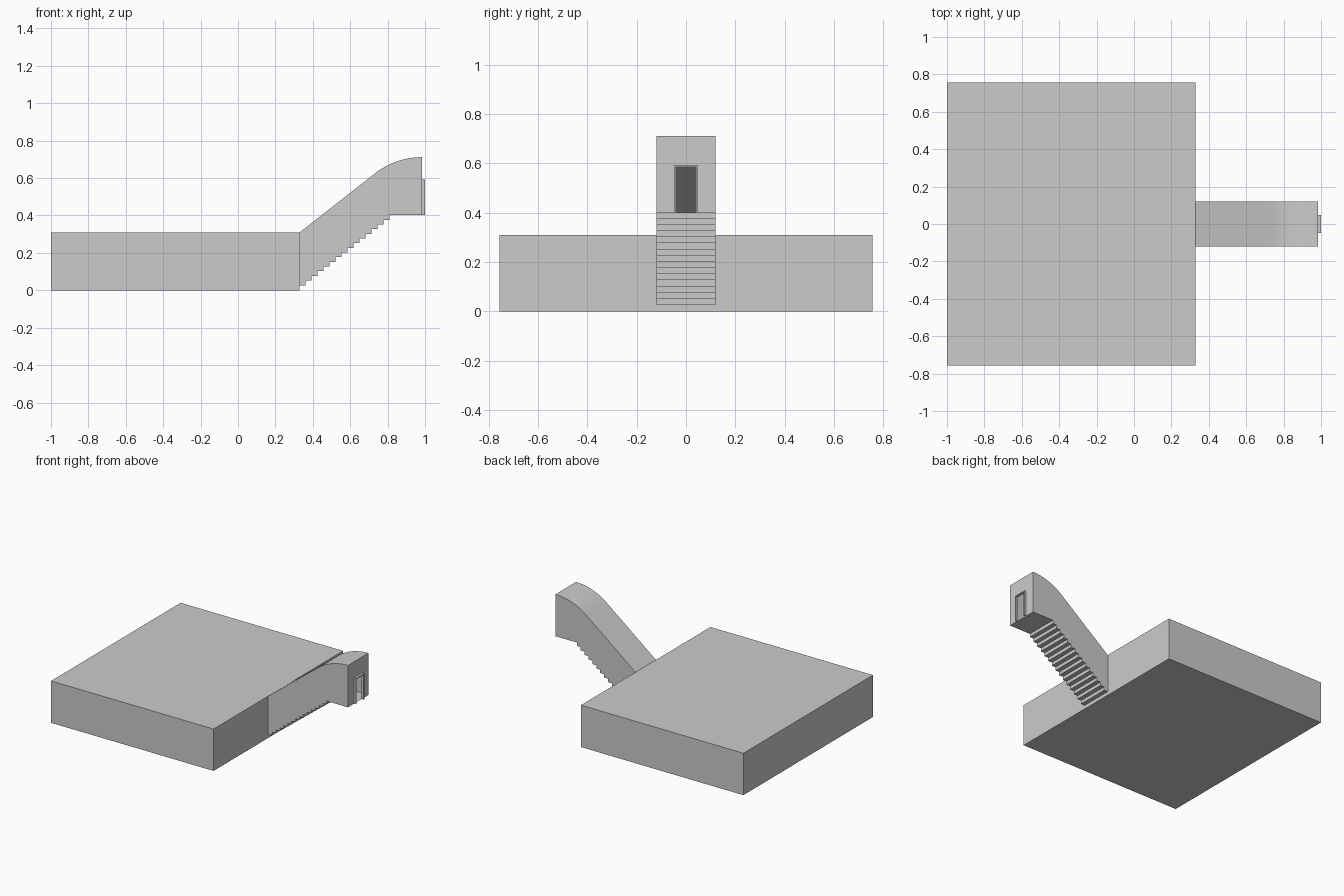
import bpy, bmesh, math

if "Cube" in bpy.data.objects:
    bpy.data.objects.remove(bpy.data.objects["Cube"])

ROOM_X0, ROOM_X1, ROOM_Y, ROOM_Z = -1.0, 0.33, 0.757, 0.31
HALF_W = 0.12                      # half width of the stair tunnel
END_X, TOP_Z, LAND_Z = 0.984, 0.712, 0.402
STEPS, SILL_Z = 15, 0.027
DOOR_Y, DOOR_Z = 0.041, 0.586


def make_object(name, faces):
    """Build a mesh from polygons given as point lists, with shared corners welded."""
    bm = bmesh.new()
    for pts in faces:
        bm.faces.new([bm.verts.new(p) for p in pts])
    bmesh.ops.remove_doubles(bm, verts=bm.verts[:], dist=1e-5)
    bmesh.ops.recalc_face_normals(bm, faces=bm.faces[:])
    mesh = bpy.data.meshes.new(name)
    bm.to_mesh(mesh)
    bm.free()
    obj = bpy.data.objects.new(name, mesh)
    bpy.context.collection.objects.link(obj)
    return obj


def sweep(points, axis_points):
    """Quads joining consecutive profile points, between two mapped copies."""
    a, b = axis_points
    return [[a(p), a(q), b(q), b(p)] for p, q in zip(points, points[1:])]


# Room: rectangular shell whose right wall is notched for the stairs
ring = [(ROOM_X1, -ROOM_Y), (ROOM_X0, -ROOM_Y), (ROOM_X0, ROOM_Y), (ROOM_X1, ROOM_Y)]
faces = sweep(ring, (lambda p: (*p, 0), lambda p: (*p, ROOM_Z)))
faces.append([(*p, 0) for p in ring])
faces.append([(*p, ROOM_Z) for p in ring])
notched = [(-ROOM_Y, 0), (ROOM_Y, 0), (ROOM_Y, ROOM_Z), (HALF_W, ROOM_Z),
           (HALF_W, SILL_Z), (-HALF_W, SILL_Z), (-HALF_W, ROOM_Z), (-ROOM_Y, ROOM_Z)]
faces.append([(ROOM_X1, y, z) for y, z in notched])
make_object("room", faces)

# Stair tunnel: stepped underside, sloped roof bending level at the entrance
run, rise = 0.48 / STEPS, (LAND_Z - SILL_Z) / STEPS
floor = [(ROOM_X1, SILL_Z)]
for i in range(STEPS):
    x, z = ROOM_X1 + run * (i + 1), SILL_Z + rise * i
    floor += [(x, z), (x, z + rise)]
floor.append((END_X, LAND_Z))

radius, bend, segs = 0.407, math.radians(38), 14
roof = [(END_X - radius * math.sin(bend * i / segs),
         TOP_Z - radius * (1 - math.cos(bend * i / segs))) for i in range(segs + 1)]
roof.append((ROOM_X1, ROOM_Z))

left = lambda p: (p[0], -HALF_W, p[1])
right = lambda p: (p[0], HALF_W, p[1])
faces = sweep(floor, (left, right)) + sweep(roof, (left, right))
faces += [[side(p) for p in floor + roof] for side in (left, right)]

# Entrance wall with the doorway left open
wall = [(-HALF_W, LAND_Z), (-DOOR_Y, LAND_Z), (-DOOR_Y, DOOR_Z), (DOOR_Y, DOOR_Z),
        (DOOR_Y, LAND_Z), (HALF_W, LAND_Z), (HALF_W, TOP_Z), (-HALF_W, TOP_Z)]
faces.append([(END_X, y, z) for y, z in wall])
tunnel = make_object("stair_tunnel", faces)
bpy.context.view_layer.objects.active = tunnel
tunnel.select_set(True)
bpy.ops.object.shade_smooth_by_angle(angle=math.radians(20))

# Door frame standing slightly proud of the entrance wall
t = 0.007
frame = [(-DOOR_Y - t, LAND_Z), (-DOOR_Y, LAND_Z), (-DOOR_Y, DOOR_Z), (DOOR_Y, DOOR_Z),
         (DOOR_Y, LAND_Z), (DOOR_Y + t, LAND_Z), (DOOR_Y + t, DOOR_Z + t), (-DOOR_Y - t, DOOR_Z + t)]
back = lambda p: (END_X, *p)
front = lambda p: (1.0, *p)
faces = sweep(frame + frame[:1], (back, front))
faces += [[side(p) for p in frame] for side in (back, front)]
make_object("door_frame", faces)
